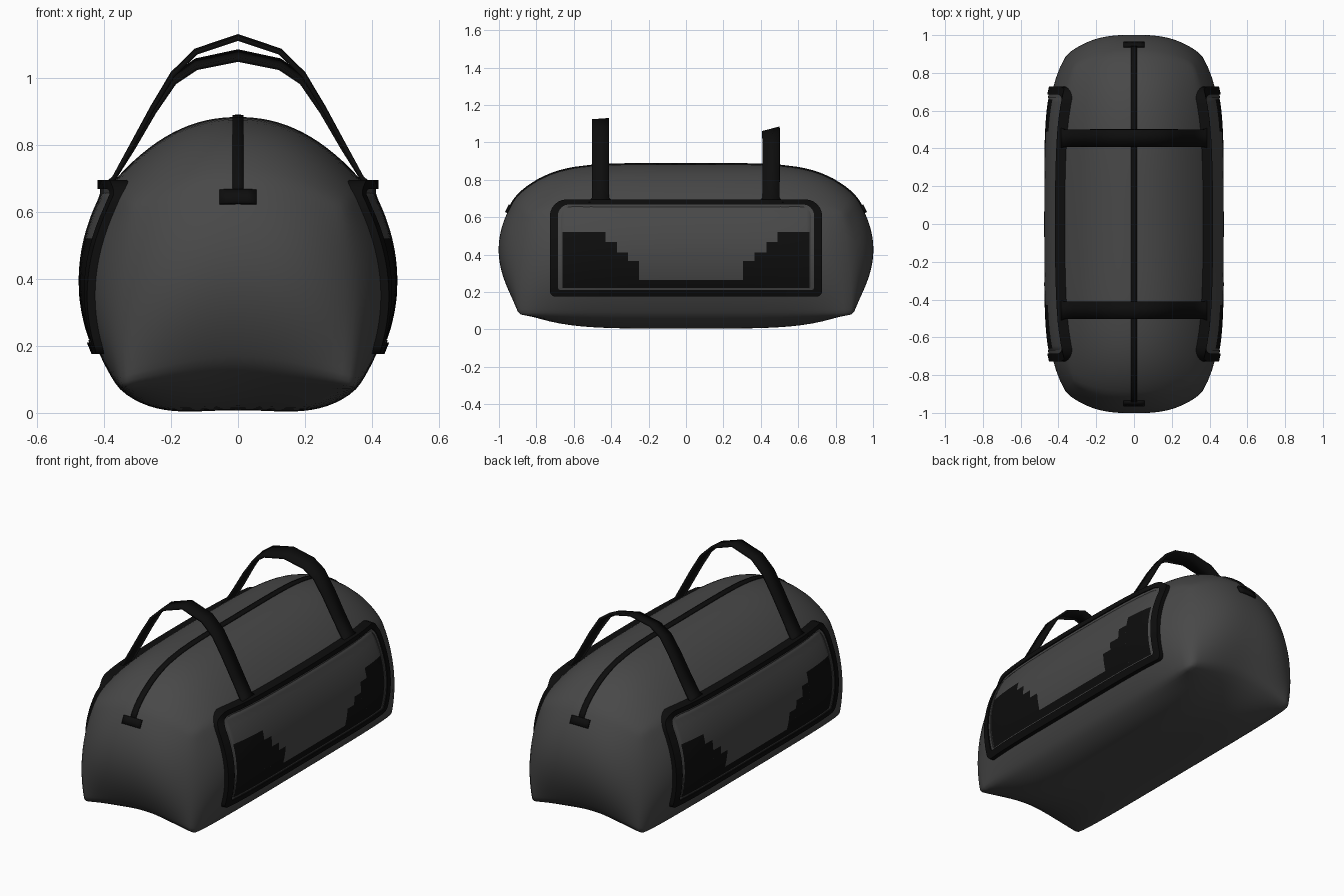
import bpy, bmesh
from math import sin, cos, pi, radians
from mathutils import Vector
from mathutils.bvhtree import BVHTree

if "Cube" in bpy.data.objects:
    bpy.data.objects.remove(bpy.data.objects["Cube"])


def material(name, value):
    m = bpy.data.materials.new(name)
    m.diffuse_color = (value, value, value, 1)
    m.use_nodes = True
    m.node_tree.nodes["Principled BSDF"].inputs["Base Color"].default_value = m.diffuse_color
    return m


FABRIC = material("fabric", 0.065)
BLACK = material("black_webbing", 0.004)


def finish(bm, name, mat, angle=40):
    bmesh.ops.recalc_face_normals(bm, faces=bm.faces)
    me = bpy.data.meshes.new(name)
    bm.to_mesh(me)
    ob = bpy.data.objects.new(name, me)
    bpy.context.collection.objects.link(ob)
    me.materials.append(mat)
    bpy.ops.object.select_all(action='DESELECT')
    ob.select_set(True)
    bpy.context.view_layer.objects.active = ob
    bpy.ops.object.shade_smooth_by_angle(angle=radians(angle))
    return ob


def grid_faces(bm, rows, closed=False):
    vs = [[bm.verts.new(p) for p in r] for r in rows]
    n = len(vs)
    for i in range(n if closed else n - 1):
        a, b = vs[i], vs[(i + 1) % n]
        for j in range(len(a) - 1):
            bm.faces.new((a[j], a[j + 1], b[j + 1], b[j]))


def solidify(ob, t):
    m = ob.modifiers.new("thickness", 'SOLIDIFY')
    m.thickness, m.offset = t, 0


def mirror(ob):
    ob.modifiers.new("mirror", 'MIRROR')


# Body: a cube surface puffed out into a stuffed bag
def puff(u, v, w):
    t = (w + 1) / 2
    au, av = abs(u), abs(v)
    mid = 1 - av ** 6
    x = u * (.35 + mid * (.02 + .072 * (1 - w * w) + .015 * w)
             + .02 * (1 - w * w) - .03 * t * t * v * v)
    y = v * (.9 - .06 * t * t * u * u + .102 * (1 - au ** 3) * (1 - w * w))
    top = .62 + .055 * mid + (1 - au ** 2.2) * (.10 + .108 * (1 - av ** 5))
    bot = (.07 + .05 * av ** 8 * (1 - u * u)
           - .074 * (1 - v ** 4) * (1 - u ** 4) + .012 * (1 - u * u) ** 4)
    return Vector((x, y, bot + (top - bot) * t))


N = 32
steps = [-1 + 2 * i / N for i in range(N + 1)]
body = bmesh.new()
for s in (-1, 1):
    grid_faces(body, [[puff(s, a, b) for a in steps] for b in steps])
    grid_faces(body, [[puff(a, s, b) for a in steps] for b in steps])
    grid_faces(body, [[puff(a, b, s) for a in steps] for b in steps])
bmesh.ops.remove_doubles(body, verts=body.verts, dist=.0005)
for _ in range(3):
    bmesh.ops.smooth_vert(body, verts=body.verts, factor=.5,
                          use_axis_x=True, use_axis_y=True, use_axis_z=True)
tree = BVHTree.FromBMesh(body)
finish(body, "bag_body", FABRIC, 80)


def cast(origin, direction, off):
    d = Vector(direction).normalized()
    far = Vector(origin) + d * 3
    return tree.ray_cast(far, -d)[0] + d * off


def on_side(y, z, off):
    p = cast((0, y, min(z, .655)), (1, 0, 0), off)
    p.z = z
    return p


def side_patch(bm, y0, y1, z0, z1, off, ny, nz):
    grid_faces(bm, [[on_side(y0 + (y1 - y0) * j / ny, z0 + (z1 - z0) * i / nz, off)
                     for j in range(ny + 1)] for i in range(nz + 1)])


# Side pocket panels
bm = bmesh.new()
side_patch(bm, -.69, .69, .195, .665, .008, 30, 16)
ob = finish(bm, "side_pocket", FABRIC)
solidify(ob, .01)
mirror(ob)

# Stepped black inlays on the pockets
bm = bmesh.new()
columns = [(-.66, -.43, .52), (-.43, -.37, .467), (-.37, -.31, .41), (-.31, -.25, .365),
           (-.25, .305, .265), (.305, .365, .365), (.365, .43, .41), (.43, .49, .467),
           (.49, .66, .52)]
for y0, y1, z1 in columns:
    side_patch(bm, y0, y1, .22, z1, .0145, max(2, int((y1 - y0) / .04)), 8)
ob = finish(bm, "pocket_inlay", BLACK)
mirror(ob)


# Raised webbing frame around each pocket
def rounded(half, z0, z1, rt, rb):
    arcs = []
    for sy, zc, r, a0 in ((1, z1 - rt, rt, 0), (-1, z1 - rt, rt, 90),
                          (-1, z0 + rb, rb, 180), (1, z0 + rb, rb, 270)):
        arcs.append([(sy * (half - r) + r * cos(radians(a0 + 15 * k)),
                      zc + r * sin(radians(a0 + 15 * k))) for k in range(7)])
    pts = []
    for i, arc in enumerate(arcs):
        a, b = arc[-1], arcs[(i + 1) % 4][0]
        pts += arc + [(a[0] + (b[0] - a[0]) * k / 16, a[1] + (b[1] - a[1]) * k / 16)
                      for k in range(1, 16)]
    return pts


def frame(name, outer, inner, off, mat):
    bm = bmesh.new()
    rows = []
    for (yo, zo), (yi, zi) in zip(outer, inner):
        rows.append([on_side(yi, zi, -.03), on_side(yi, zi, off),
                     on_side(yo, zo, off), on_side(yo, zo, -.03)])
    grid_faces(bm, rows, True)
    mirror(finish(bm, name, mat))


frame("pocket_frame", rounded(.728, .175, .695, .09, .03),
      rounded(.685, .21, .668, .06, .015), .024, BLACK)
frame("pocket_piping", rounded(.688, .207, .670, .06, .015),
      rounded(.668, .218, .655, .05, .012), .017, FABRIC)


# Zip over the top, running down onto both ends, with end tabs
def zip_ray(s, angle, x, off):
    a = radians(angle)
    return cast((x, s * .6, .3), (0, s * sin(a), cos(a)), off)


W = (-.016, 0, .016)
rows = [[zip_ray(-1, a, x, .003) for x in W] for a in range(44, 0, -4)]
rows += [[cast((x, -.6 + .1 * i, .3), (0, 0, 1), .003) for x in W] for i in range(13)]
rows += [[zip_ray(1, a, x, .003) for x in W] for a in range(4, 45, 4)]
bm = bmesh.new()
grid_faces(bm, rows)
solidify(finish(bm, "zip", BLACK), .008)
for s, label in ((-1, "front"), (1, "back")):
    bm = bmesh.new()
    grid_faces(bm, [[zip_ray(s, a, x, .006) for x in (-.055, -.028, 0, .028, .055)]
                    for a in (43, 45.5, 48)])
    solidify(finish(bm, label + "_zip_tab", BLACK), .014)


# Carry handles: flat webbing loops rising from the frames
def handle(name, y, half_path, slant):
    path = half_path + [(-x, z) for x, z in half_path[-2::-1]]
    rows = []
    for i, (x, z) in enumerate(path):
        w = .065 if i in (0, len(path) - 1) else .046
        k = slant * max(0, (z - .7) / .4)
        rows.append([(x, y - w, z - k), (x, y + w, z + k)])
    bm = bmesh.new()
    grid_faces(bm, rows)
    solidify(finish(bm, name, BLACK), .014)


handle("front_handle", -.457, [(.40, .675), (.37, .70), (.315, .80), (.255, .91),
                               (.195, 1.01), (.125, 1.078), (0, 1.12)], .003)
handle("back_handle", .455, [(.40, .675), (.37, .70), (.315, .79), (.25, .905),
                             (.19, .995), (.125, 1.04), (0, 1.066)], .013)
